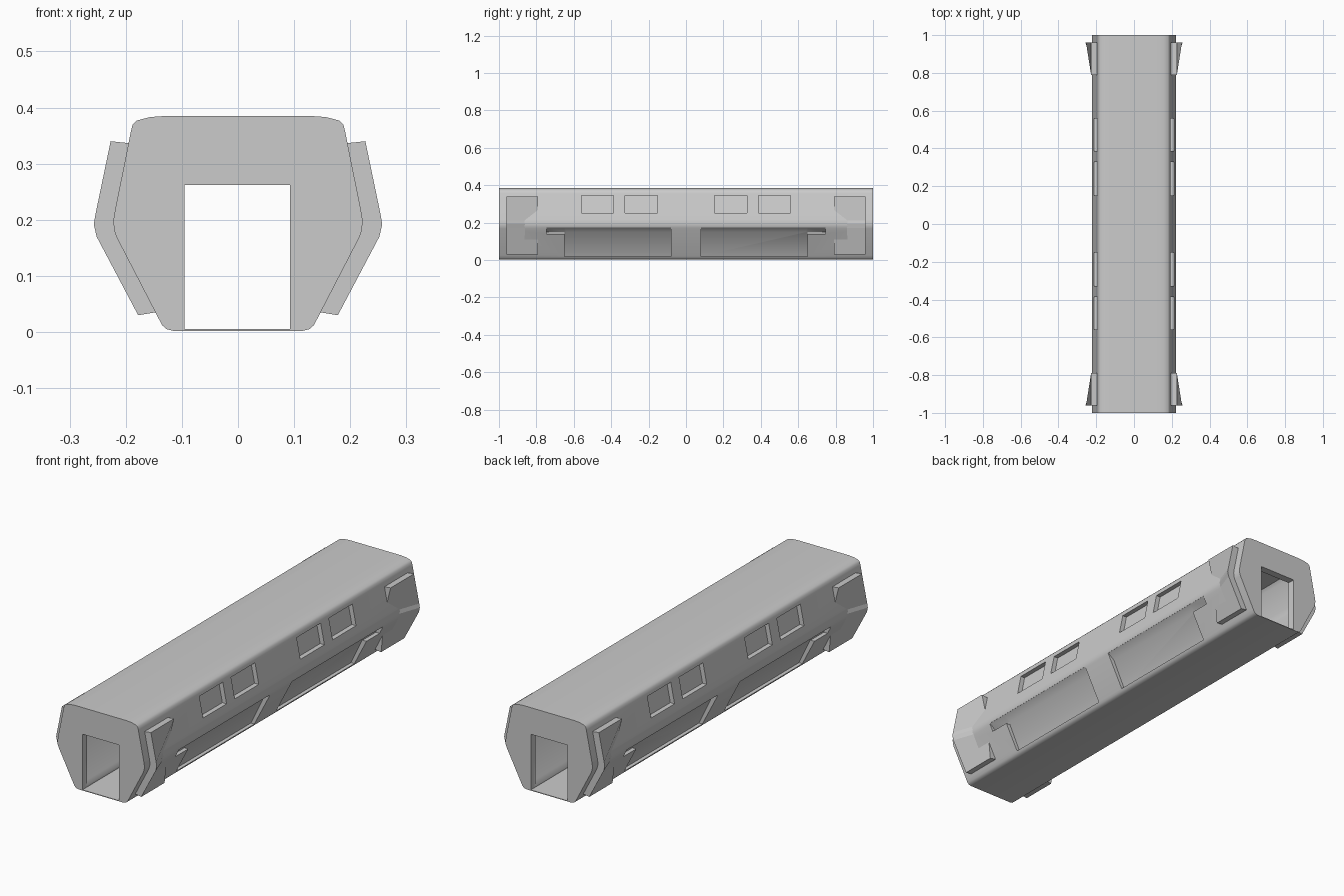
import bpy, bmesh
from math import radians

if "Cube" in bpy.data.objects:
    bpy.data.objects.remove(bpy.data.objects["Cube"])


def prism(name, pts, y0, y1):
    """Extrude a closed (x, z) profile from y0 to y1."""
    bm = bmesh.new()
    a = [bm.verts.new((x, y0, z)) for x, z in pts]
    b = [bm.verts.new((x, y1, z)) for x, z in pts]
    n = len(pts)
    bm.faces.new(a)
    bm.faces.new(b[::-1])
    for i in range(n):
        bm.faces.new((a[i], b[i], b[(i + 1) % n], a[(i + 1) % n]))
    bmesh.ops.recalc_face_normals(bm, faces=bm.faces)
    me = bpy.data.meshes.new(name)
    bm.to_mesh(me)
    bm.free()
    ob = bpy.data.objects.new(name, me)
    bpy.context.collection.objects.link(ob)
    return ob


def mirrored(half):
    return half + [(-x, z) for x, z in reversed(half)]


def cut(target, pts, y0, y1):
    c = prism("cutter", pts, y0, y1)
    c.hide_render = True
    m = target.modifiers.new("cut", 'BOOLEAN')
    m.operation = 'DIFFERENCE'
    m.solver = 'EXACT'
    m.object = c
    bpy.context.view_layer.objects.active = target
    bpy.ops.object.modifier_apply(modifier=m.name)
    bpy.data.objects.remove(c)


# Corridor shell with rounded hexagonal section
half = [(0.115, 0.002), (0.127, 0.005), (0.135, 0.012), (0.142, 0.025),
        (0.216, 0.168), (0.221, 0.182), (0.222, 0.2), (0.219, 0.218),
        (0.191, 0.357), (0.188, 0.369), (0.180, 0.377), (0.157, 0.383), (0.13, 0.385)]
shell = prism("corridor_shell", mirrored(half), -1, 1)

# Hollow interior and doorways through both ends
inner = [(0.09, 0.005), (0.105, 0.03), (0.176, 0.175), (0.18, 0.19),
         (0.176, 0.21), (0.152, 0.335), (0.14, 0.35)]
cut(shell, mirrored(inner), -0.965, 0.965)
cut(shell, [(-0.095, 0.005), (0.093, 0.005), (0.093, 0.262), (-0.095, 0.262)], -1.1, 1.1)

# Recessed windows and lower wall alcoves
window = [(0.3, 0.345), (0.172, 0.345), (0.191, 0.25), (0.3, 0.25)]
alcove = [(0.3, 0.178), (0.218, 0.175), (0.185, 0.15), (0.122, 0.02), (0.3, 0.02)]
notch = [(0.3, 0.178), (0.218, 0.175), (0.185, 0.15), (0.182, 0.14), (0.3, 0.14)]
for sx in (-1, 1):
    for sy in (-1, 1):
        for pts, y0, y1 in ((window, 0.152, 0.327), (window, 0.387, 0.558),
                            (alcove, 0.08, 0.65), (notch, 0.64, 0.745)):
            cut(shell, [(x * sx, z) for x, z in pts], *sorted((y0 * sy, y1 * sy)))

bpy.ops.object.select_all(action='DESELECT')
shell.select_set(True)
bpy.context.view_layer.objects.active = shell
bpy.ops.object.shade_smooth_by_angle(angle=radians(32))

# Coupling clamps: outer bend sinks into the wall towards the middle
clamp = [(0.18, 0.335), (0.227, 0.34), (0.254, 0.21), (0.257, 0.192), (0.252, 0.17),
         (0.178, 0.03), (0.135, 0.037), (0.19, 0.19)]
for sx, side in ((-1, "left"), (1, "right")):
    for sy, end in ((-1, "front"), (1, "back")):
        pts = [(x * sx, z) for x, z in clamp]
        ob = prism(f"{end}_{side}_clamp", pts, 0.79 * sy, 0.96 * sy)
        for v in ob.data.vertices:
            if abs(v.co.y) < 0.8 and 0.16 < v.co.z < 0.22 and abs(v.co.x) > 0.2:
                v.co.x -= 0.06 * sx
